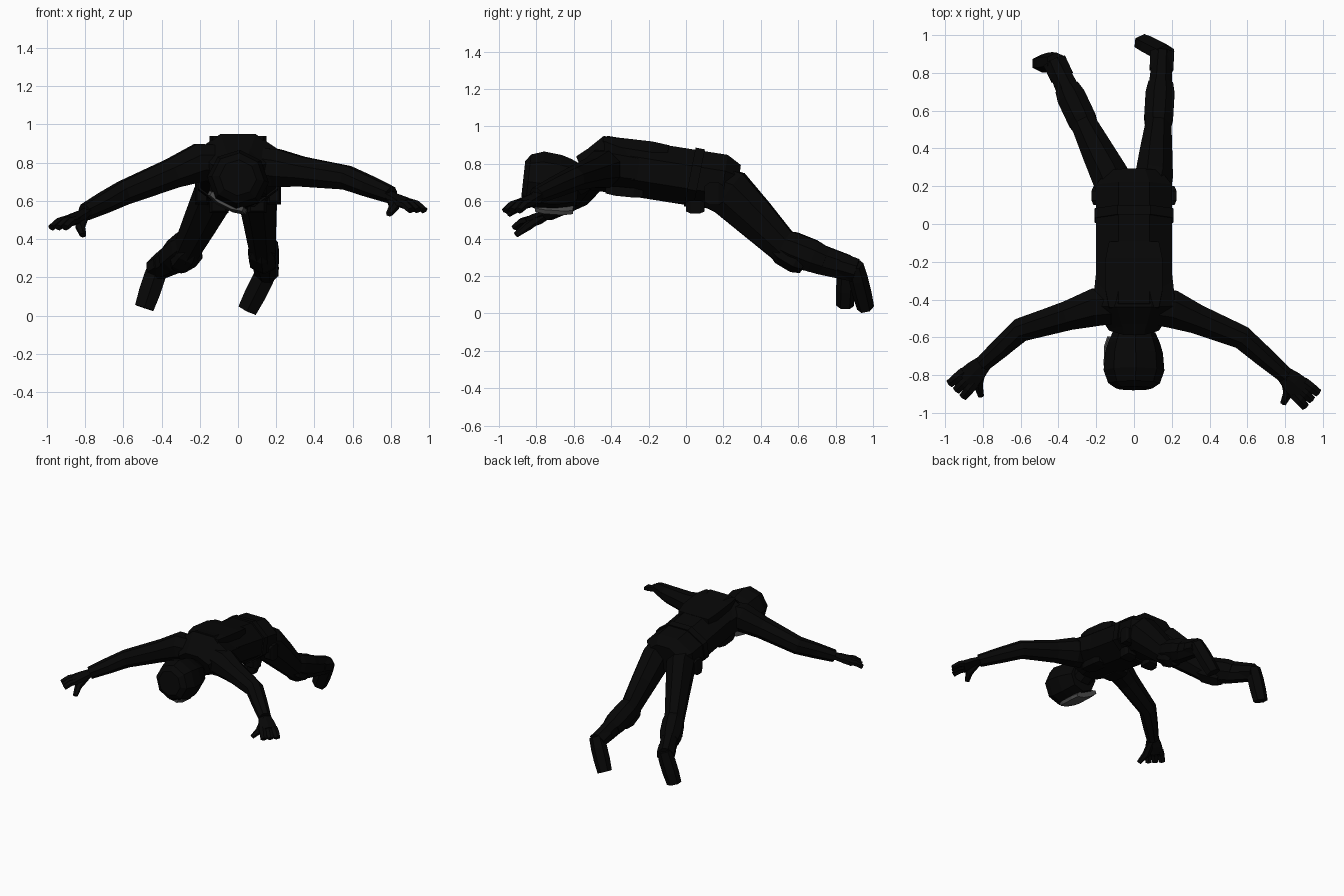
import bpy, bmesh, math
from mathutils import Vector

if "Cube" in bpy.data.objects:
    bpy.data.objects.remove(bpy.data.objects["Cube"])

UPWARD = Vector((0, 0, 1))
BACKWARD = Vector((0, 1, 0))


def material(name, value):
    mat = bpy.data.materials.new(name)
    mat.use_nodes = True
    colour = (value, value, value, 1)
    mat.diffuse_color = colour
    mat.node_tree.nodes["Principled BSDF"].inputs["Base Color"].default_value = colour
    return mat


BLACK = material("black cloth", .002)
GREY = material("grey mask", .07)


def loft(name, path, width, height, scales=None, up=UPWARD, sides=8, mat=BLACK):
    """Skin a faceted tube along a path; width and height are half sizes."""
    points = [Vector(p) for p in path]
    scales = scales or [1] * len(points)
    grow = 1 / math.cos(math.pi / sides)
    bm = bmesh.new()
    loops = []
    for i, (point, scale) in enumerate(zip(points, scales)):
        before = points[max(i - 1, 0)]
        after = points[min(i + 1, len(points) - 1)]
        along = (after - before).normalized()
        across = along.cross(up).normalized()
        over = across.cross(along)
        loop = []
        for k in range(sides):
            angle = math.tau * (k + .5) / sides
            offset = across * width * math.cos(angle) + over * height * math.sin(angle)
            loop.append(bm.verts.new(point + offset * grow * scale))
        loops.append(loop)
    for near, far in zip(loops, loops[1:]):
        for k in range(sides):
            following = (k + 1) % sides
            bm.faces.new((near[k], near[following], far[following], far[k]))
    bm.faces.new(loops[0])
    bm.faces.new(loops[-1])
    bmesh.ops.recalc_face_normals(bm, faces=bm.faces)
    mesh = bpy.data.meshes.new(name)
    bm.to_mesh(mesh)
    bm.free()
    mesh.materials.append(mat)
    part = bpy.data.objects.new(name, mesh)
    bpy.context.scene.collection.objects.link(part)


def rounded(name, start, end, width, height, ends=.7, **options):
    """Tube whose two ends are drawn in."""
    start, end = Vector(start), Vector(end)
    path = [start.lerp(end, t) for t in (0, .25, .75, 1)]
    loft(name, path, width, height, (ends, 1, 1, ends), **options)


# Torso, upper back, belt and neck
collar = Vector((0, -.55, .75))
chest = Vector((0, -.43, .8))
pelvis = Vector((0, .2, .7))
seat = Vector((0, .28, .69))
loft("torso", (collar, chest, pelvis, seat), .2, .15, (.65, 1, 1, .7))
loft("shoulder_yoke", (collar, chest, chest.lerp(pelvis, .3)), .22, .15, (.6, 1, .9))
rounded("upper_back", (0, -.45, .87), (0, -.1, .83), .15, .08, .88, sides=4)
loft("belt", ((0, .02, .73), (0, .07, .72)), .21, .16)
face_centre = Vector((0, -.6, .69))
crown = Vector((0, -.87, .72))
loft("neck", (chest, face_centre), .08, .07)

# Head rolled to one side, with the mask under it
roll = Vector((.5, 0, 1)).normalized()
loft("head", [face_centre.lerp(crown, t) for t in (-.1, .1, .3, .65, .9, 1)],
     .15, .145, (.7, .85, .95, 1, .85, .6), up=roll)
rounded("mask", face_centre - roll * .12, face_centre.lerp(crown, .75) - roll * .13,
        .11, .03, .85, up=roll, mat=GREY)


def build_arm(side, shoulder, elbow, wrist, fingertip, thumb_tip):
    # Sleeve narrowing towards the wrist
    loft(side + "_arm", (chest.lerp(shoulder, .4), shoulder, shoulder.lerp(elbow, .35), elbow,
                         elbow.lerp(wrist, .5), wrist), .1, .1, (.9, 1, .78, .62, .54, .43))
    # Palm, three fingers and thumb
    knuckle = wrist.lerp(fingertip, .6)
    palm = wrist.lerp(fingertip, .3)
    loft(side + "_palm", (wrist.lerp(elbow, .1), palm, knuckle), .065, .026, (.6, .9, 1), sides=6)
    across = (fingertip - wrist).cross(UPWARD).normalized()
    for i in (-1, 0, 1):
        base = palm.lerp(knuckle, .7) + across * i * .04
        tip = fingertip + across * i * .05
        bend = base.lerp(tip, .5) + UPWARD * .01
        loft(f"{side}_finger_{i + 2}", (base, bend, tip), .027, .02, (1, .95, .8), sides=6)
    loft(side + "_thumb", (wrist, palm.lerp(thumb_tip, .5), thumb_tip), .026, .022,
         (1, .95, .6), sides=6)


def build_leg(side, hip, knee, ankle, toe):
    # Trouser leg with loose cloth and a pad at the knee
    loft(side + "_leg", (pelvis.lerp(hip, .8) - BACKWARD * .07, hip.lerp(knee, .1),
                         hip.lerp(knee, .5), knee, knee.lerp(ankle, .5), ankle),
         .1, .125, (.9, 1, .85, .66, .62, .5))
    rounded(side + "_knee_cloth", knee.lerp(hip, .1), knee.lerp(ankle, .55), .077, .085, .85)
    drop = UPWARD * .055
    rounded(side + "_knee_pad", knee.lerp(hip, .2) - drop, knee.lerp(ankle, .25) - drop,
            .068, .06, sides=6)
    # Boot: cuff on the shin, foot pointing down with the sole facing back
    loft(side + "_boot_cuff", (ankle.lerp(knee, .25), ankle), .063, .058)
    loft(side + "_boot", [ankle.lerp(toe, t) for t in (-.15, .2, .6, 1)], .056, .045,
         (.9, 1, 1, .9), up=BACKWARD, sides=6)


def points(*coordinates):
    return [Vector(c) for c in coordinates]


build_arm("left", *points((.2, -.45, .77), (.57, -.6, .72), (.8, -.8, .63),
                          (.94, -.93, .55), (.79, -.95, .53)))
build_arm("right", *points((-.2, -.44, .8), (-.6, -.56, .64), (-.8, -.74, .54),
                           (-.94, -.88, .46), (-.81, -.91, .42)))
build_leg("left", *points((.1, .2, .68), (.13, .54, .34), (.15, .91, .23), (.05, .96, .03)))
build_leg("right", *points((-.1, .2, .68), (-.27, .54, .34), (-.42, .86, .25), (-.49, .85, .04)))

# Pouches hanging from the belt and vest
for side, sign in (("left", 1), ("right", -1)):
    across = Vector((sign, 0, 0))
    hip = pelvis + across * .19 - UPWARD * .06
    rounded(side + "_hip_pouch", hip - BACKWARD * .1, hip, .035, .06, sides=4)
    front = pelvis + across * .1 - UPWARD * .13
    rounded(side + "_belt_pouch", front - BACKWARD * .2, front - BACKWARD * .1, .05, .035, sides=4)
    vest = chest + across * .1 - UPWARD * .14
    rounded(side + "_vest_pouch", vest, vest + BACKWARD * .2 - UPWARD * .02, .05, .025, sides=4)
